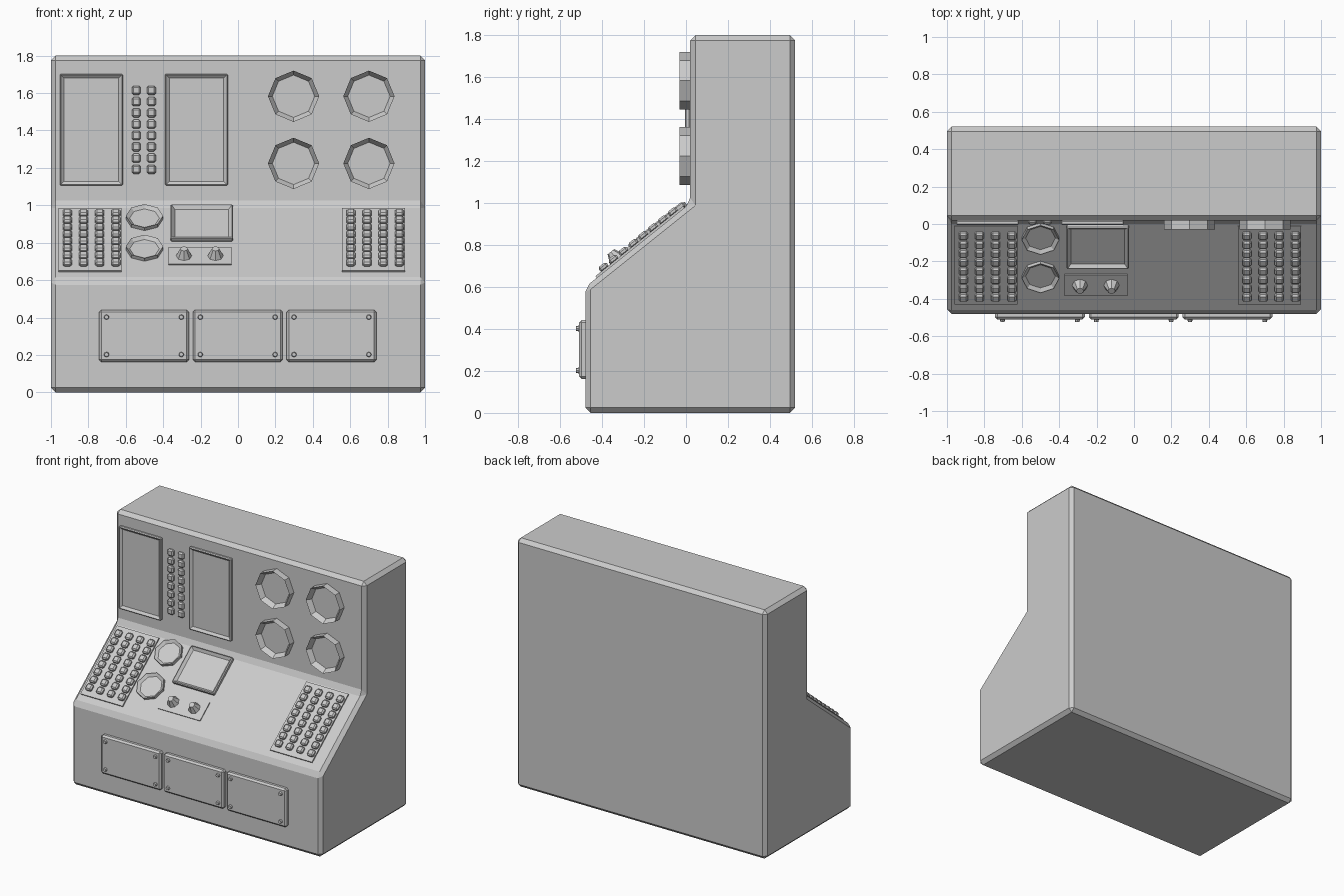
import bpy, bmesh, math
from mathutils import Matrix, Vector

if "Cube" in bpy.data.objects:
    bpy.data.objects.remove(bpy.data.objects["Cube"])


def frame(origin, v):
    # Local frame on a panel: x stays x, y runs up the panel, z points outward
    u, v = Vector((1, 0, 0)), Vector(v).normalized()
    m = Matrix((u, v, u.cross(v))).transposed().to_4x4()
    return Matrix.Translation(origin) @ m


LOWER = frame((0, -0.48, 0), (0, 0, 1))
DESK = frame((0, -0.48, 0.6), (0, 0.5, 0.4))
UPPER = frame((0, 0.02, 0), (0, 0, 1))


def finish(name, bm, m=Matrix()):
    bmesh.ops.recalc_face_normals(bm, faces=bm.faces[:])
    me = bpy.data.meshes.new(name)
    bm.to_mesh(me)
    bm.free()
    ob = bpy.data.objects.new(name, me)
    ob.matrix_world = m
    bpy.context.collection.objects.link(ob)
    return ob


def bevel(bm, w, edges=None):
    bmesh.ops.bevel(bm, geom=edges or bm.edges[:], offset=w, segments=1,
                    affect='EDGES', clamp_overlap=True)


def recess(bm, width, depth):
    # Sink the outward face inside a rim
    top = max(bm.faces, key=lambda f: (round(f.calc_center_median().z, 5), f.calc_area()))
    bmesh.ops.inset_region(bm, faces=[top], thickness=width, use_even_offset=True)
    bmesh.ops.translate(bm, verts=top.verts[:], vec=(0, 0, -depth))


def add_box(bm, x, y, w, h, z0, z1, chamfer=0.0):
    part = bmesh.new()
    bmesh.ops.create_cube(part, size=1, matrix=Matrix.Translation((x, y, (z0 + z1) / 2))
                          @ Matrix.Diagonal((w, h, z1 - z0, 1)))
    if chamfer:
        bevel(part, chamfer)
    tmp = bpy.data.meshes.new("tmp")
    part.to_mesh(tmp)
    part.free()
    bm.from_mesh(tmp)
    bpy.data.meshes.remove(tmp)


def add_cone(bm, x, y, r1, r2, z0, z1, sides=8):
    bmesh.ops.create_cone(bm, cap_ends=True, segments=sides, radius1=r1, radius2=r2, depth=z1 - z0,
                          matrix=Matrix.Translation((x, y, (z0 + z1) / 2)))


def screen(name, m, x, y, w, h, t, depth):
    bm = bmesh.new()
    add_box(bm, x, y, w, h, 0, t, 0.006)
    recess(bm, 0.017, depth)
    finish(name, bm, m)


def gauge(name, m, x, y, r, rim, t, depth):
    bm = bmesh.new()
    add_cone(bm, x, y, r, r, 0, t)
    recess(bm, rim, depth)
    finish(name, bm, m)


def keys(name, m, xs, y0, pitch, rows, z0, z1):
    bm = bmesh.new()
    for x in xs:
        for i in range(rows):
            add_box(bm, x, y0 + i * pitch, 0.048, 0.048, z0, z1, 0.009)
    finish(name, bm, m)


# Cabinet: extruded side profile with chamfered edges
bm = bmesh.new()
profile = [(-0.48, 0), (-0.48, 0.6), (0.02, 1.0), (0.02, 1.8), (0.52, 1.8), (0.52, 0)]
side = bm.faces.new([bm.verts.new((-1, y, z)) for y, z in profile])
ext = bmesh.ops.extrude_face_region(bm, geom=[side])['geom']
bmesh.ops.translate(bm, vec=(2, 0, 0), verts=[g for g in ext if isinstance(g, bmesh.types.BMVert)])
bmesh.ops.recalc_face_normals(bm, faces=bm.faces[:])
bevel(bm, 0.025)
finish("cabinet", bm)

# Upper panel: two tall screens, button block, four round gauges
for i, x in enumerate((-0.784, -0.222)):
    screen(f"tall_screen_{i + 1}", UPPER, x, 1.404, 0.337, 0.597, 0.025, 0.014)
keys("upper_buttons", UPPER, (-0.544, -0.463), 1.192, 0.0604, 8, -0.005, 0.022)
for i, (x, z) in enumerate((x, z) for x in (0.297, 0.7) for z in (1.224, 1.583)):
    gauge(f"upper_gauge_{i + 1}", UPPER, x, z, 0.137, 0.022, 0.05, 0.035)

# Desk: key pads left and right
for side_name, cx in (("left", -0.791), ("right", 0.725)):
    bm = bmesh.new()
    add_box(bm, cx, 0.3375, 0.336, 0.535, -0.005, 0.01)
    finish(f"{side_name}_key_plate", bm, DESK)
    shift = 0.008
    cols = [cx + shift + (i - 1.5) * 0.0865 for i in range(4)]
    keys(f"{side_name}_keys", DESK, cols, 0.127, 0.0604, 8, 0.004, 0.034)

# Desk: two gauges, small screen, knob plate
for i, v in enumerate((0.261, 0.523)):
    gauge(f"desk_gauge_{i + 1}", DESK, -0.5, v, 0.1, 0.019, 0.022, 0.016)
screen("desk_screen", DESK, -0.194, 0.47, 0.334, 0.287, 0.03, 0.018)
bm = bmesh.new()
add_box(bm, -0.204, 0.2, 0.337, 0.145, -0.005, 0.007)
finish("knob_plate", bm, DESK)
for i, x in enumerate((-0.289, -0.12)):
    bm = bmesh.new()
    add_cone(bm, x, 0.2, 0.043, 0.02, 0.005, 0.055)
    finish(f"knob_{i + 1}", bm, DESK)

# Lower access panels with corner screws
for i, x in enumerate((-0.503, -0.0015, 0.4995)):
    bm = bmesh.new()
    add_box(bm, x, 0.302, 0.48, 0.279, -0.015, 0.03, 0.012)
    finish(f"access_panel_{i + 1}", bm, LOWER)
    bm = bmesh.new()
    for dx in (-0.2, 0.2):
        for z in (0.202, 0.402):
            add_cone(bm, x + dx, z, 0.015, 0.011, 0.025, 0.044)
    finish(f"panel_screws_{i + 1}", bm, LOWER)
